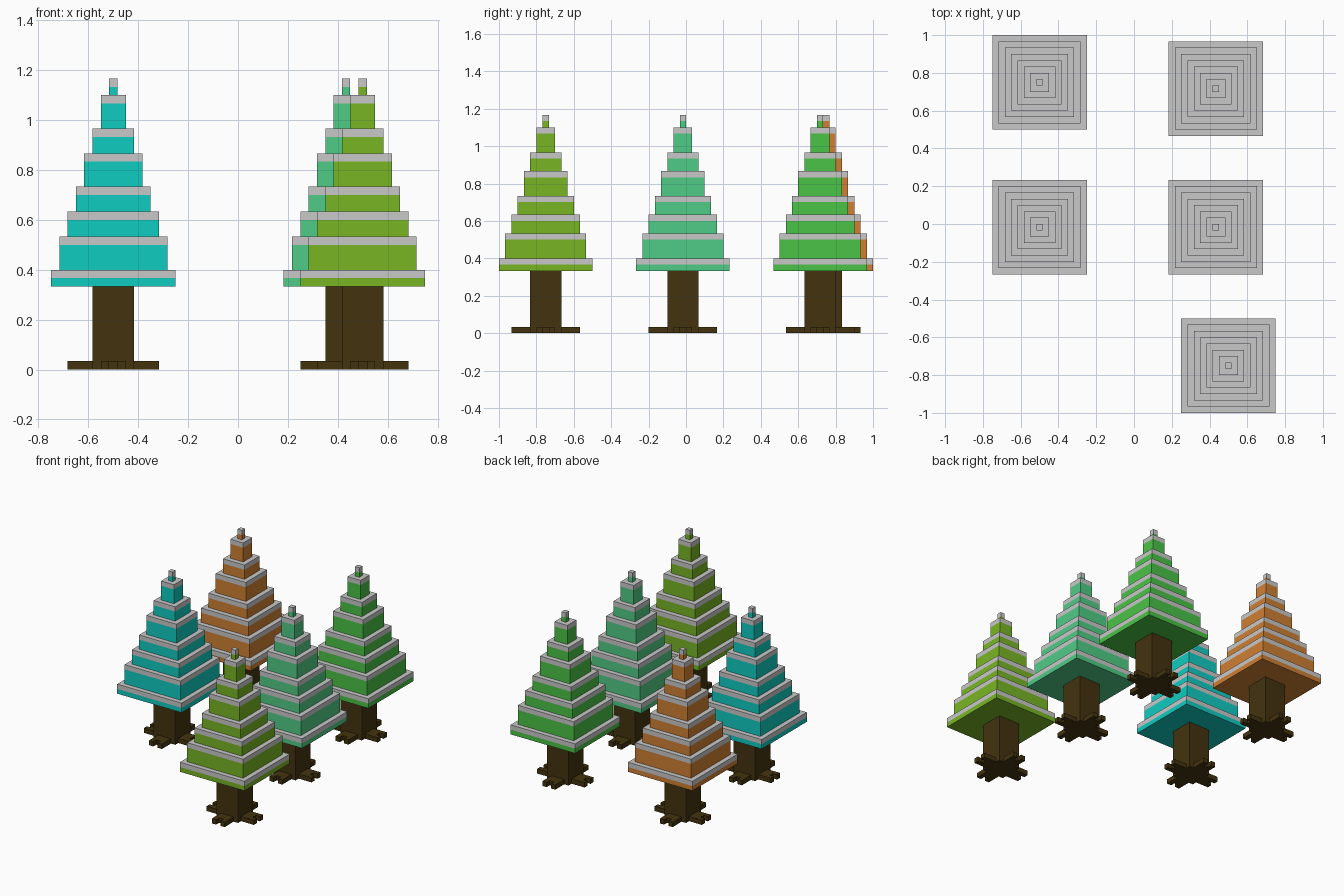
import bpy, bmesh
from mathutils import Matrix, Vector

if "Cube" in bpy.data.objects:
    bpy.data.objects.remove(bpy.data.objects["Cube"])

V = 1 / 30  # one block of the grid


def material(name, hex_code):
    lin = []
    for i in (0, 2, 4):
        c = int(hex_code[i:i + 2], 16) / 255
        lin.append(c / 12.92 if c <= 0.04045 else ((c + 0.055) / 1.055) ** 2.4)
    m = bpy.data.materials.new(name)
    m.diffuse_color = (*lin, 1)
    m.use_nodes = True
    m.node_tree.nodes["Principled BSDF"].inputs["Base Color"].default_value = m.diffuse_color
    return m


def finish(bm, name, loc, mats):
    bmesh.ops.recalc_face_normals(bm, faces=bm.faces)
    me = bpy.data.meshes.new(name)
    bm.to_mesh(me)
    bm.free()
    for m in mats:
        me.materials.append(m)
    ob = bpy.data.objects.new(name, me)
    ob.location = loc
    bpy.context.collection.objects.link(ob)
    return ob


def box(bm, lo, hi):
    lo, hi = Vector(lo) * V, Vector(hi) * V
    bmesh.ops.create_cube(bm, size=1, matrix=Matrix.Translation((lo + hi) / 2)
                          @ Matrix.Diagonal((*(hi - lo), 1)))


SNOW = material("snow_grey", "C9C9C9")
BARK = material("bark_brown", "44340F")

# Top height of each tier in blocks, starting at the canopy underside
TIER_BASE = 10
TIER_TOPS = (12, 16, 19, 22, 26, 29, 33, 35)


def canopy(name, loc, leaf):
    # stepped square tower; each tier is leaves with a one-block snow cap
    bm = bmesh.new()
    rings = []
    z = TIER_BASE
    for i, top in enumerate(TIER_TOPS):
        h = 7.5 - i
        for level, mat in ((z, 1), (top - 1, 0), (top, 1)):
            ring = [bm.verts.new((sx * h * V, sy * h * V, level * V))
                    for sx, sy in ((-1, -1), (1, -1), (1, 1), (-1, 1))]
            rings.append((ring, mat))
        z = top
    bm.faces.new(rings[0][0])
    for (a, _), (b, mat) in zip(rings, rings[1:]):
        for k in range(4):
            f = bm.faces.new((a[k], a[(k + 1) % 4], b[(k + 1) % 4], b[k]))
            f.material_index = mat
    bm.faces.new(rings[-1][0]).material_index = 1
    finish(bm, name, loc, (leaf, SNOW))


def trunk(name, loc):
    bm = bmesh.new()
    box(bm, (-2.5, -2.5, 0), (2.5, 2.5, 10))
    finish(bm, name, loc, (BARK,))


def roots(name, loc):
    # four forked arms, one block high
    bm = bmesh.new()
    for k in range(4):
        arm = bmesh.new()
        box(arm, (2.5, -1.5, 0), (4.5, 1.5, 1))
        for s in (-1, 1):
            box(arm, (4.5, s - 0.5, 0), (5.5, s + 0.5, 1))
        bmesh.ops.rotate(arm, verts=arm.verts, cent=(0, 0, 0),
                         matrix=Matrix.Rotation(k * 1.5707963, 3, 'Z'))
        tmp = bpy.data.meshes.new("arm")
        arm.to_mesh(tmp)
        arm.free()
        bm.from_mesh(tmp)
        bpy.data.meshes.remove(tmp)
    finish(bm, name, loc, (BARK,))


# Five trees: colour name, colour, position
TREES = (
    ("teal", "10CCC0", -0.5, -0.0167),
    ("orange", "D08033", -0.5, 0.75),
    ("mint", "50CC86", 0.4333, -0.0167),
    ("green", "4AC446", 0.4333, 0.7167),
    ("olive", "78B624", 0.5, -0.75),
)
for label, code, x, y in TREES:
    loc = (x, y, 0)
    canopy(label + "_canopy", loc, material(label + "_leaves", code))
    trunk(label + "_trunk", loc)
    roots(label + "_roots", loc)
